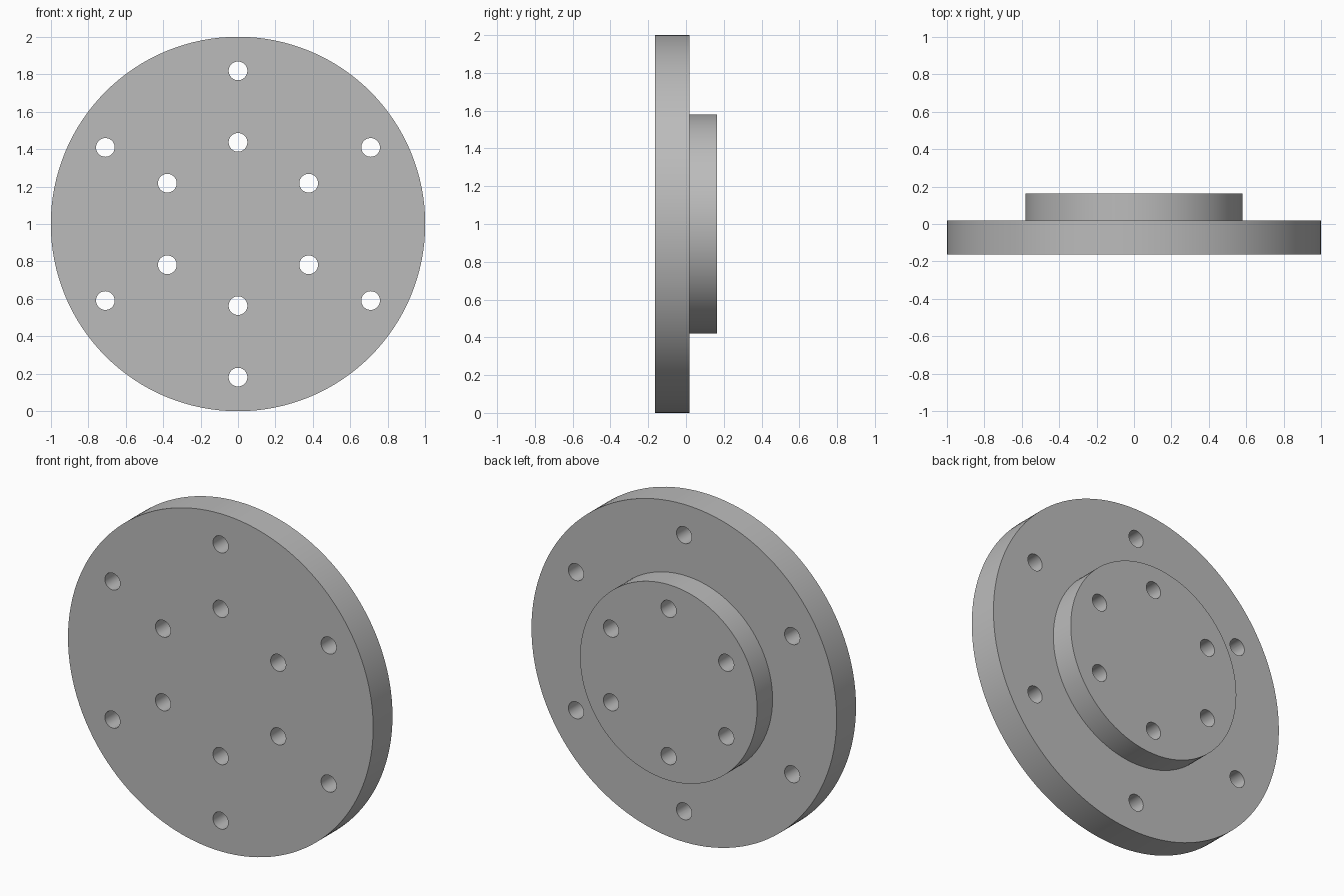
import bpy, bmesh, math
from mathutils import Matrix, Vector

cube = bpy.data.objects.get("Cube")
if cube:
    bpy.data.objects.remove(cube, do_unlink=True)

CENTRE = Vector((0, 0, 1))
FRONT, STEP, BACK = -0.163, 0.018, 0.163
PLATE_R, HUB_R, HOLE_R = 1.0, 0.58, 0.05
OUTER_RING, INNER_RING = 0.818, 0.436

grey = bpy.data.materials.new("grey_metal")
grey.use_nodes = True
colour = (0.5, 0.5, 0.5, 1)
grey.diffuse_color = colour
grey.node_tree.nodes["Principled BSDF"].inputs["Base Color"].default_value = colour


def add_object(name, bm):
    bmesh.ops.recalc_face_normals(bm, faces=bm.faces)
    mesh = bpy.data.meshes.new(name)
    bm.to_mesh(mesh)
    bm.free()
    mesh.materials.append(grey)
    obj = bpy.data.objects.new(name, mesh)
    bpy.context.collection.objects.link(obj)
    return obj


def stepped_disc(name, profile, segments):
    """Stack rings of (radius, y) along the y axis and cap both ends."""
    bm = bmesh.new()
    rings = []
    for radius, y in profile:
        angles = [math.tau * i / segments for i in range(segments)]
        rings.append([bm.verts.new(CENTRE + Vector((radius * math.sin(a), y, radius * math.cos(a))))
                      for a in angles])
    for a, b in zip(rings, rings[1:]):
        for i in range(segments):
            j = (i + 1) % segments
            bm.faces.new((a[i], a[j], b[j], b[i]))
    bm.faces.new(rings[0])
    bm.faces.new(rings[-1])
    return add_object(name, bm)


# Round plate with a raised hub on the back
flange = stepped_disc("flange_plate_with_hub", [(PLATE_R, FRONT), (PLATE_R, STEP),
                                                (HUB_R, STEP), (HUB_R, BACK)], 128)

# Two rings of six through holes
bm = bmesh.new()
for ring in (OUTER_RING, INNER_RING):
    for k in range(6):
        a = math.tau * k / 6
        place = Matrix.Translation(CENTRE + ring * Vector((math.sin(a), 0, math.cos(a))))
        bmesh.ops.create_cone(bm, cap_ends=True, segments=32, radius1=HOLE_R, radius2=HOLE_R,
                              depth=1, matrix=place @ Matrix.Rotation(math.pi / 2, 4, "X"))
cutter = add_object("bolt_hole_cutter", bm)
cutter.hide_render = True

cut = flange.modifiers.new("bolt_holes", "BOOLEAN")
cut.operation = "DIFFERENCE"
cut.solver = "EXACT"
cut.object = cutter

bpy.ops.object.select_all(action="DESELECT")
flange.select_set(True)
bpy.context.view_layer.objects.active = flange
bpy.ops.object.modifier_apply(modifier=cut.name)
bpy.data.objects.remove(cutter, do_unlink=True)
bpy.ops.object.shade_smooth_by_angle(angle=math.radians(30))
